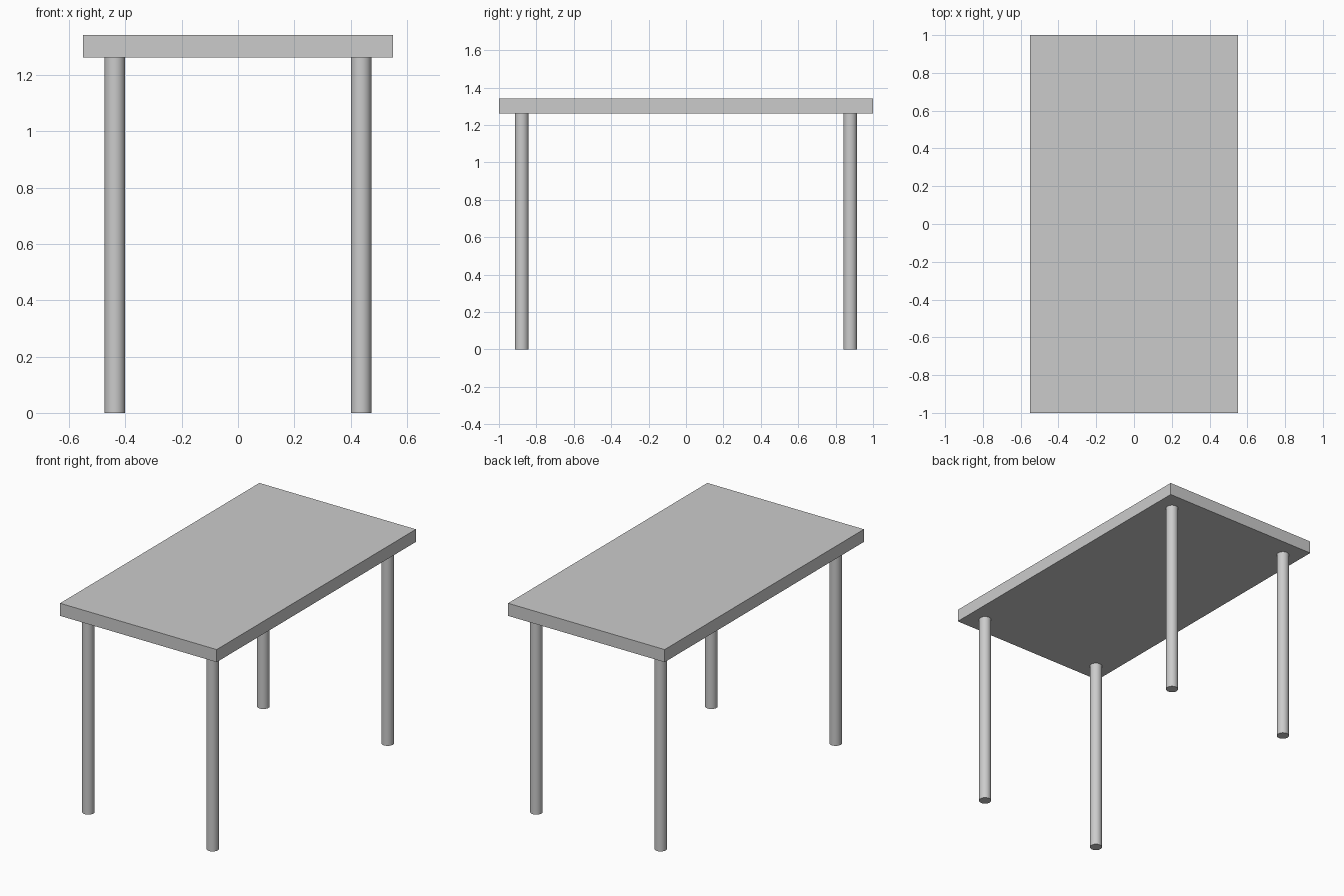
import bpy
import math

if "Cube" in bpy.data.objects:
    bpy.data.objects.remove(bpy.data.objects["Cube"])

TOP_Z, UNDER_Z = 1.342, 1.262
LEG_X, LEG_Y, LEG_R = 0.437, 0.878, 0.0365

# Tabletop slab
bpy.ops.mesh.primitive_cube_add(size=1, location=(0, 0, (TOP_Z + UNDER_Z) / 2))
top = bpy.context.object
top.name = "tabletop"
top.scale = (1.1, 2.0, TOP_Z - UNDER_Z)
bpy.ops.object.transform_apply(location=False, rotation=False, scale=True)


def add_leg(name, x, y):
    bpy.ops.mesh.primitive_cylinder_add(
        vertices=32, radius=LEG_R, depth=UNDER_Z, location=(x, y, UNDER_Z / 2))
    bpy.context.object.name = name
    bpy.ops.object.shade_smooth_by_angle(angle=math.radians(30))


# Four round legs
for row, sy in (("front", -1), ("back", 1)):
    for side, sx in (("left", -1), ("right", 1)):
        add_leg(f"{row}_{side}_leg", sx * LEG_X, sy * LEG_Y)
